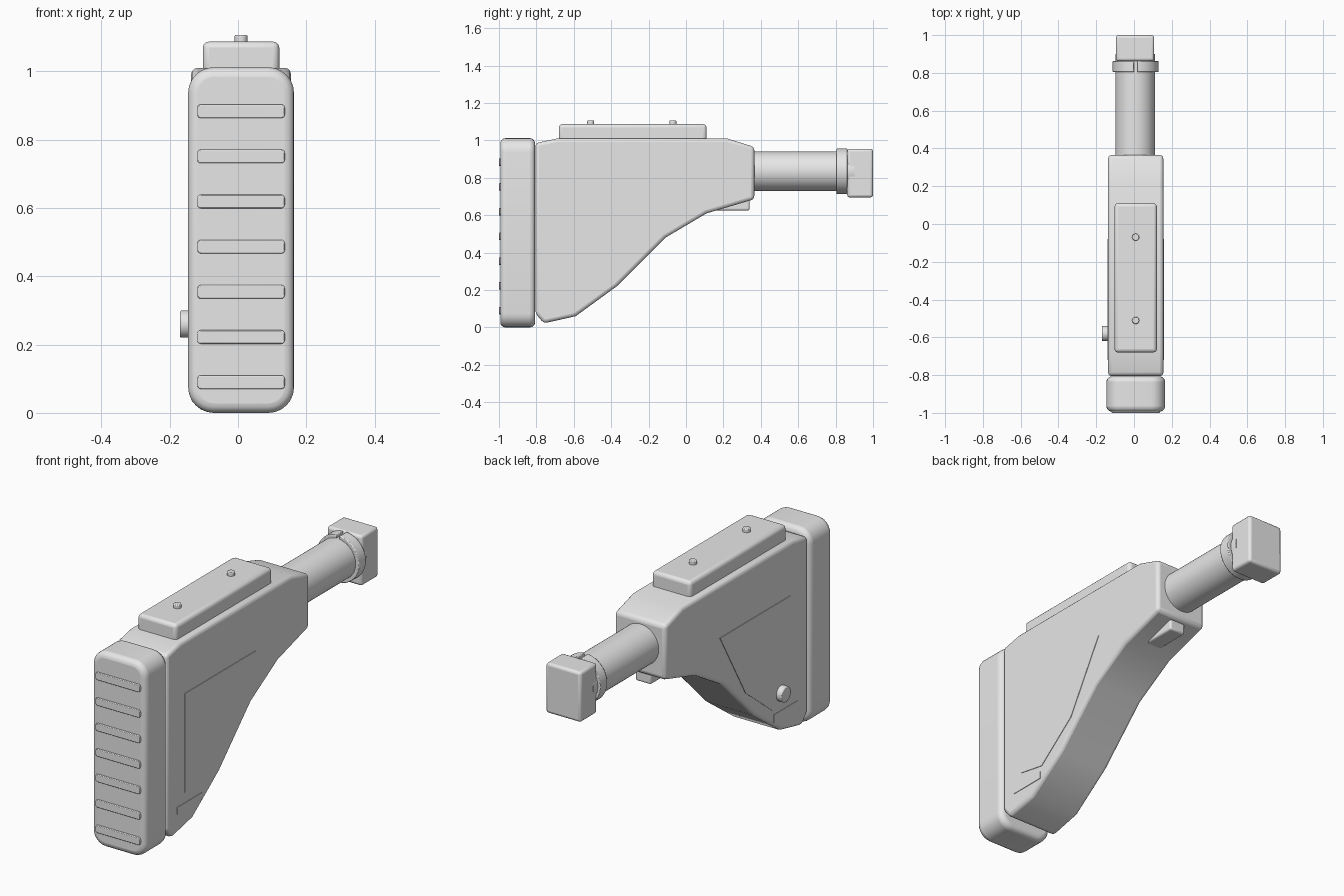
import bpy, bmesh, math

if "Cube" in bpy.data.objects:
    bpy.data.objects.remove(bpy.data.objects["Cube"])

CX = 0.009          # centre line of the stock
TUBE_Z = 0.835      # height of the tube axis

grey = bpy.data.materials.new("matte grey")
grey.diffuse_color = (0.8, 0.8, 0.8, 1)
grey.use_nodes = True
grey.node_tree.nodes["Principled BSDF"].inputs["Base Color"].default_value = grey.diffuse_color


def prism(name, pts, axis, lo, hi, bevel=0.0, segments=3):
    """Extrude a 2D outline along an axis: 'x' uses (y, z), 'y' uses (x, z), 'z' uses (x, y)."""
    place = {"x": lambda a, b, t: (t, a, b),
             "y": lambda a, b, t: (a, t, b),
             "z": lambda a, b, t: (a, b, t)}[axis]
    bm = bmesh.new()
    ends = [[bm.verts.new(place(a, b, t)) for a, b in pts] for t in (lo, hi)]
    bm.faces.new(ends[0])
    bm.faces.new(ends[1])
    n = len(pts)
    for i in range(n):
        j = (i + 1) % n
        bm.faces.new((ends[0][i], ends[0][j], ends[1][j], ends[1][i]))
    bmesh.ops.recalc_face_normals(bm, faces=bm.faces)
    mesh = bpy.data.meshes.new(name)
    bm.to_mesh(mesh)
    bm.free()
    mesh.materials.append(grey)
    ob = bpy.data.objects.new(name, mesh)
    bpy.context.collection.objects.link(ob)
    if bevel:
        mod = ob.modifiers.new("soft edges", "BEVEL")
        mod.width, mod.segments = bevel, segments
        mod.limit_method, mod.angle_limit = "ANGLE", math.radians(35)
    bpy.ops.object.select_all(action="DESELECT")
    ob.select_set(True)
    bpy.context.view_layer.objects.active = ob
    bpy.ops.object.shade_smooth_by_angle(angle=math.radians(32))
    return ob


def circle(a, b, r, n=32):
    return [(a + r * math.cos(math.tau * i / n), b + r * math.sin(math.tau * i / n))
            for i in range(n)]


def rect(a0, a1, b0, b1):
    return [(a0, b0), (a1, b0), (a1, b1), (a0, b1)]


def round_rect(a0, a1, b0, b1, r, n=6):
    pts = []
    for k, (a, b) in enumerate([(a1 - r, b1 - r), (a0 + r, b1 - r),
                                (a0 + r, b0 + r), (a1 - r, b0 + r)]):
        for i in range(n + 1):
            t = math.pi / 2 * (k + i / n)
            pts.append((a + r * math.cos(t), b + r * math.sin(t)))
    return pts


# Main body
body = [(-0.805, 0.985), (-0.69, 1.01), (0.22, 1.01), (0.365, 0.965), (0.365, 0.685),
        (0.11, 0.61), (-0.11, 0.48), (-0.37, 0.22), (-0.59, 0.06), (-0.76, 0.022),
        (-0.805, 0.075)]
prism("stock_body", body, "x", CX - 0.146, CX + 0.146, 0.018)

# Butt pad with raised grip ribs
prism("butt_pad", round_rect(CX - 0.155, CX + 0.155, 0.0, 1.012, 0.075), "y",
      -0.993, -0.807, 0.028, 4)
for i in range(7):
    z = 0.09 + i * 0.1322
    prism(f"grip_rib_{i + 1}", round_rect(CX - 0.128, CX + 0.128, z - 0.02, z + 0.02, 0.01, 3),
          "y", -1.0, -0.98, 0.003, 2)

# Cheek rest and its two screws
prism("cheek_rest", rect(CX - 0.112, CX + 0.112, 0.98, 1.087), "y", -0.68, 0.11, 0.018)
for i, y in enumerate((-0.51, -0.07)):
    prism(f"cheek_screw_{i + 1}", circle(CX, y, 0.019, 20), "z", 1.07, 1.106, 0.004, 2)

# Side panels and lower slot plates on both sides
panel = [(-0.66, 0.735), (-0.08, 0.735), (-0.29, 0.37), (-0.51, 0.195), (-0.66, 0.222)]
for side, label in ((-1, "left"), (1, "right")):
    inner, outer = CX + side * 0.144, CX + side * 0.149
    prism(f"{label}_side_panel", panel, "x", inner, outer)
    prism(f"{label}_slot_plate", rect(-0.72, -0.52, 0.13, 0.168), "x", inner, outer)

# Push button on the left side
prism("push_button", circle(-0.58, 0.26, 0.04), "x", -0.17, -0.11, 0.005, 2)

# Buffer tube
prism("buffer_tube", circle(CX - 0.003, TUBE_Z, 0.105, 48), "y", 0.33, 0.90)

# Split clamp ring, open at the top
gap = 0.08
angles = [math.pi / 2 + gap + (math.tau - 2 * gap) * i / 48 for i in range(49)]
ring = [(CX + r * math.cos(t), TUBE_Z + r * math.sin(t))
        for r, seq in ((0.122, angles), (0.10, angles[::-1])) for t in seq]
prism("clamp_ring", ring, "y", 0.805, 0.864, 0.004, 2)

# End block
prism("end_block", rect(CX - 0.104, CX + 0.098, 0.695, 0.955), "y", 0.862, 1.0, 0.014)

# Adjustment lug beneath the body
prism("adjustment_lug", [(0.10, 0.625), (0.34, 0.625), (0.34, 0.71), (0.10, 0.71)],
      "x", CX - 0.045, CX + 0.045, 0.01)
